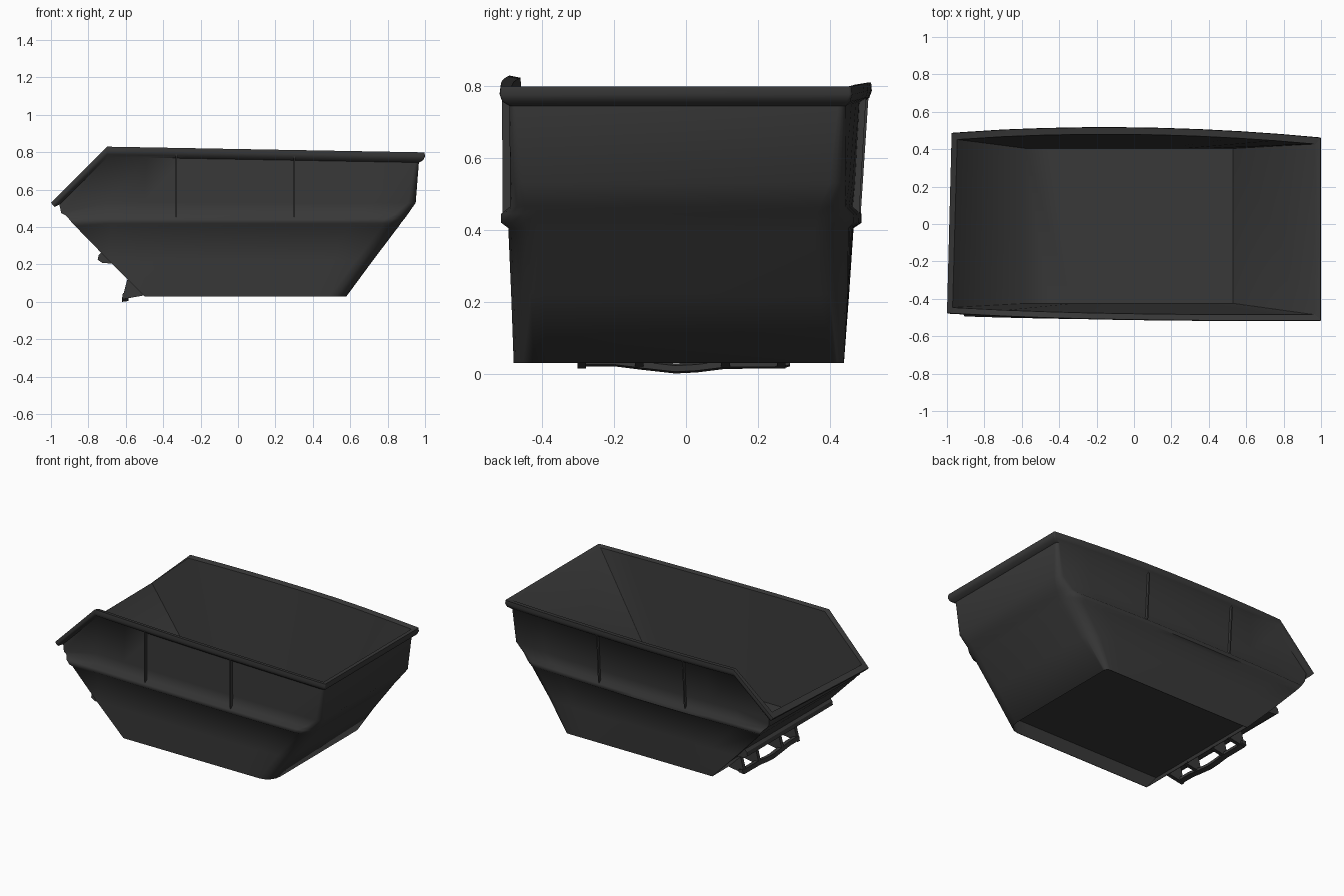
import bpy, bmesh
from math import sin, cos, pi, radians

if "Cube" in bpy.data.objects:
    bpy.data.objects.remove(bpy.data.objects["Cube"])

steel = bpy.data.materials.new("dark_steel")
steel.diffuse_color = (0.04, 0.04, 0.04, 1)
steel.use_nodes = True
steel.node_tree.nodes["Principled BSDF"].inputs["Base Color"].default_value = steel.diffuse_color


def finish(name, bm, smooth=None):
    bmesh.ops.recalc_face_normals(bm, faces=bm.faces[:])
    me = bpy.data.meshes.new(name)
    bm.to_mesh(me)
    bm.free()
    ob = bpy.data.objects.new(name, me)
    bpy.context.collection.objects.link(ob)
    me.materials.append(steel)
    if smooth:
        bpy.ops.object.select_all(action='DESELECT')
        ob.select_set(True)
        bpy.context.view_layer.objects.active = ob
        bpy.ops.object.shade_smooth_by_angle(angle=radians(smooth))
    return ob


def loft(name, sections, smooth=None):
    """Skin closed sections of equal length and cap both ends."""
    bm = bmesh.new()
    rows = [[bm.verts.new(p) for p in s] for s in sections]
    n = len(rows[0])
    for a, b in zip(rows, rows[1:]):
        for i in range(n):
            j = (i + 1) % n
            bm.faces.new((a[i], a[j], b[j], b[i]))
    bm.faces.new(rows[0][::-1])
    bm.faces.new(rows[-1])
    return finish(name, bm, smooth)


def top_z(x, y):
    """Height of the rim: level along the sides, sloping down at the left."""
    level = 0.83 - 0.018 * (x + 0.7)
    if y > 0:
        level = min(level, 0.81)
    return min(level, 1.53 + x)


def bulge(x, y, w):
    """Sides bow slightly outward."""
    if y > 0:
        return y + w * 0.042 * (1 - (x + 0.15) ** 2)
    return y + w * 0.04 * ((1 - x) / 2) ** 3


def ring(xl, xr, yf, yb, rf, rb, kink, zfun, w):
    """Loop around the tub: front side, rounded right end, back side."""
    n = 8

    def half(y, r, s):
        xe = xr - r
        cols = [xl] + [kink + (xe - kink) * i / n for i in range(n + 1)]
        pts = [(x, bulge(x, y, w)) for x in cols]
        for i in range(1, 5):
            a = pi / 2 * i / 4
            x = xe + r * sin(a)
            pts.append((x, bulge(x, y, w) + s * r * (1 - cos(a))))
        return pts

    front = half(yf, rf, 1)
    back = half(yb, rb, -1)[::-1]
    back[-1] = (back[-1][0] + 0.025 * w, back[-1][1])
    return [(x, y, zfun(x, y)) for x, y in front + back]


def flat(z):
    return lambda x, y: z


def below_rim(d):
    return lambda x, y: top_z(x, y) - d


# Tub: recessed underside, lower wall, ledge, upper wall, rim, interior
tub = [
    ring(-0.57, 0.60, -0.477, 0.437, 0.08, 0.03, -0.35, flat(0.12), 0),
    ring(-0.497, 0.577, -0.477, 0.437, 0.09, 0.03, -0.3, flat(0.03), 0),
    ring(-0.50, 0.58, -0.48, 0.44, 0.09, 0.03, -0.3, flat(0.03), 0),
    ring(-0.69, 0.72, -0.487, 0.448, 0.09, 0.08, -0.5, flat(0.22), 0.15),
    ring(-0.87, 0.86, -0.495, 0.45, 0.09, 0.09, -0.68, flat(0.405), 0.4),
    ring(-0.885, 0.87, -0.515, 0.464, 0.10, 0.10, -0.69, flat(0.42), 0.6),
    ring(-0.905, 0.89, -0.515, 0.464, 0.10, 0.10, -0.69, flat(0.445), 0.6),
    ring(-0.925, 0.905, -0.49, 0.445, 0.07, 0.07, -0.7, flat(0.465), 0.6),
    ring(-0.945, 0.95, -0.49, 0.447, 0.04, 0.04, -0.7,
         lambda x, y: min(0.53, x + 1.42), 0.7),
    ring(-0.955, 0.967, -0.492, 0.453, 0.02, 0.02, -0.695, below_rim(0.055), 0.9),
    ring(-0.98, 0.99, -0.512, 0.469, 0.008, 0.008, -0.7, below_rim(0.042), 1),
    ring(-0.99, 1.0, -0.519, 0.476, 0.008, 0.008, -0.7, below_rim(0.022), 1),
    ring(-1.0, 0.997, -0.516, 0.474, 0.008, 0.008, -0.7, below_rim(0), 1),
    ring(-0.97, 0.965, -0.485, 0.438, 0.004, 0.004, -0.69, below_rim(0.006), 1),
    ring(-0.585, 0.53, -0.425, 0.405, 0.004, 0.004, -0.45, flat(0.13), 0),
]
loft("skip_tub", tub, 55)

# Thin upright stiffening fins on both long sides
for label, side, y_low, y_top, y_in in (("front", -1, -0.512, -0.514, -0.487),
                                        ("back", 1, 0.462, 0.47, 0.442)):
    for k, x in enumerate((-0.33, 0.30)):
        zt = top_z(x, side) - 0.035
        secs = []
        for dx in (-0.004, 0.004):
            secs.append([
                (x + dx, bulge(x, y_in, 0.6), 0.44),
                (x + dx, bulge(x, y_low, 0.6), 0.44),
                (x + dx, bulge(x, y_top, 0.95), zt),
                (x + dx, bulge(x, y_in, 0.98), zt)])
        loft(f"{label}_fin_{k + 1}", secs)

# Lip across the sloping left end
lip = [(-0.665, 0.205), (-0.725, 0.208), (-0.75, 0.225), (-0.745, 0.25), (-0.72, 0.275)]
loft("end_lip", [[(x, y, z) for x, z in lip] for y in (-0.46, 0.43)], 30)

# Lifting bar with a sagging middle, held by gussets
path = [(-0.30, 0.02), (-0.2, 0.02), (-0.12, 0.010), (-0.03, 0.0),
        (0.03, 0.003), (0.11, 0.013), (0.27, 0.014), (0.29, 0.02)]
bar = []
for y, z in path:
    bar.append([(-0.62, y, z), (-0.585, y, z + 0.005),
                (-0.585, y, z + 0.022), (-0.615, y, z + 0.028)])
loft("lifting_bar", bar, 30)
gusset = [(-0.592, 0.12), (-0.62, 0.014), (-0.50, 0.035), (-0.53, 0.07)]
for k, y in enumerate((-0.29, -0.13, 0.11, 0.265)):
    loft(f"bar_gusset_{k + 1}",
         [[(x, y + d, z) for x, z in gusset] for d in (-0.012, 0.012)])
